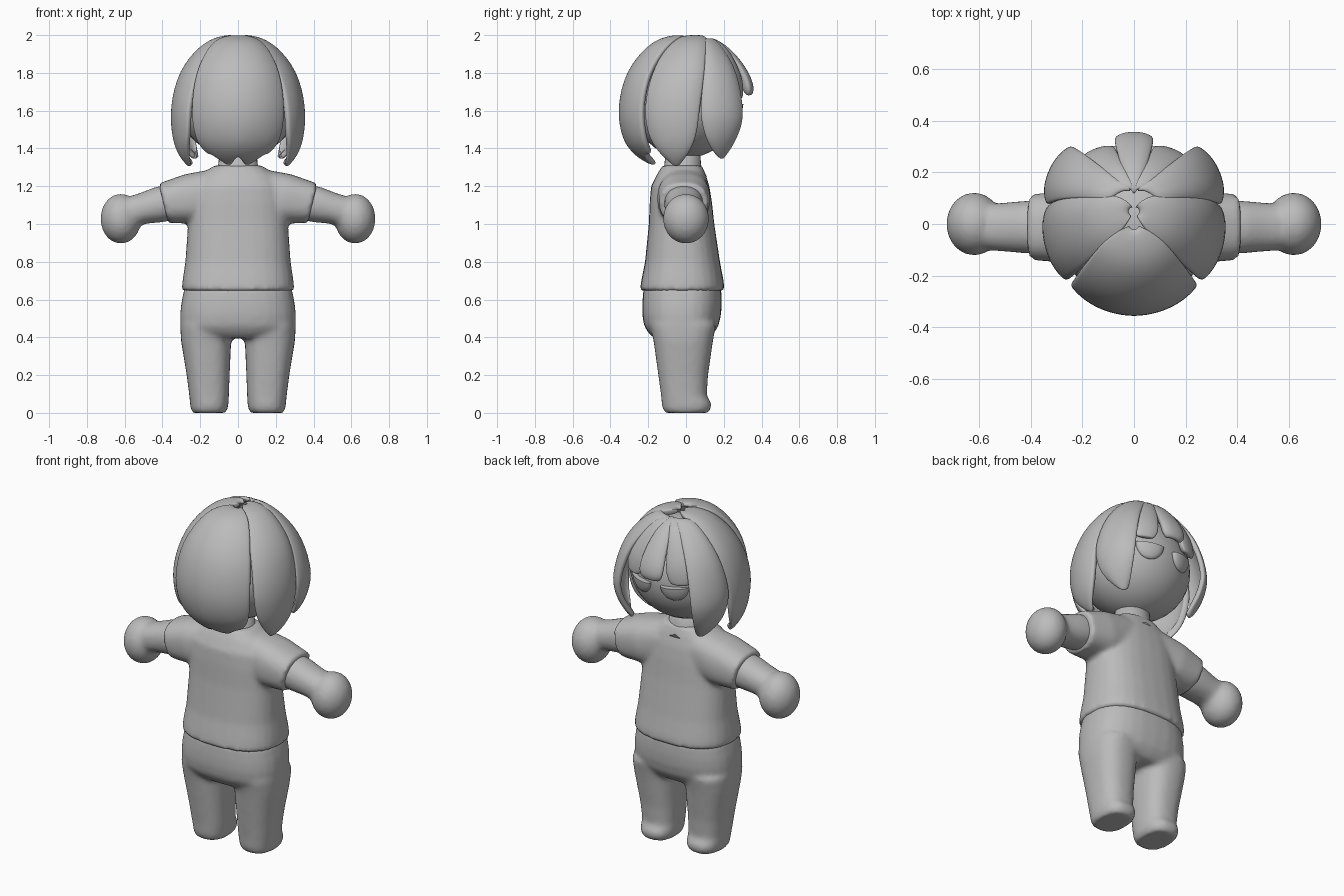
import bpy, bmesh, math
from mathutils import Vector, Matrix

if "Cube" in bpy.data.objects:
    bpy.data.objects.remove(bpy.data.objects["Cube"])

grey = bpy.data.materials.new("plain_grey")
grey.diffuse_color = (0.5, 0.5, 0.5, 1)
grey.use_nodes = True
grey.node_tree.nodes["Principled BSDF"].inputs["Base Color"].default_value = grey.diffuse_color


def finish(name, bm):
    me = bpy.data.meshes.new(name)
    bm.to_mesh(me)
    bm.free()
    me.materials.append(grey)
    for p in me.polygons:
        p.use_smooth = True
    ob = bpy.data.objects.new(name, me)
    bpy.context.collection.objects.link(ob)
    return ob


def loft(bm, secs, p=2.5, n=28):
    """Skin superellipse rings (centre, u, v) and cap both ends."""
    def pw(a):
        return math.copysign(abs(a) ** (2 / p), a)
    rings = []
    for c, u, v in secs:
        rings.append([bm.verts.new(Vector(c) + Vector(u) * pw(math.cos(2 * math.pi * i / n))
                                   + Vector(v) * pw(math.sin(2 * math.pi * i / n))) for i in range(n)])
    for a, b in zip(rings, rings[1:]):
        for i in range(n):
            bm.faces.new((a[i], a[(i + 1) % n], b[(i + 1) % n], b[i]))
    bm.faces.new(rings[0][::-1])
    bm.faces.new(rings[-1])


def upright(rows):
    """Rows (z, x0, x1, y0, y1) to loft sections."""
    return [(((a + b) / 2, (c + d) / 2, z), ((b - a) / 2, 0, 0), (0, (d - c) / 2, 0))
            for z, a, b, c, d in rows]


def sideways(rows, s, slope=-0.24):
    """Rows (x, z, half height, half depth) to arm sections on side s."""
    d = Vector((-slope, 0, 1)).normalized()
    return [((s * x, -0.012, z), (0, hy, 0), (s * d.x * h, 0, d.z * h)) for x, z, h, hy in rows]


def ball(bm, c, r):
    m = Matrix.Translation(c) @ Matrix.Diagonal((*r, 1))
    return bmesh.ops.create_uvsphere(bm, u_segments=32, v_segments=20, radius=1, matrix=m)["verts"]


def blend(name, bm, voxel=0.014, it=5):
    """Fuse overlapping solids into one soft skin."""
    bmesh.ops.recalc_face_normals(bm, faces=bm.faces)
    ob = finish(name, bm)
    r = ob.modifiers.new("fuse", 'REMESH')
    r.mode = 'VOXEL'
    r.voxel_size = voxel
    r.use_smooth_shade = True
    s = ob.modifiers.new("soften", 'SMOOTH')
    s.factor, s.iterations = 0.5, it


# shirt with short sleeves
bm = bmesh.new()
loft(bm, upright([(z, -x, x, a, b) for z, x, a, b in (
    (0.645, .299, -.245, .205), (0.70, .294, -.237, .199), (0.8, .279, -.217, .18),
    (1.0, .265, -.197, .15), (1.12, .257, -.192, .137), (1.2, .24, -.185, .124),
    (1.26, .20, -.155, .105), (1.31, .125, -.125, .085))]))
for s in (-1, 1):
    loft(bm, sideways([(.10, 1.165, .13, .13), (.25, 1.133, .134, .14), (.395, 1.11, .108, .128)], s))
blend("shirt", bm)

# trousers with two legs and rounded feet
bm = bmesh.new()
loft(bm, upright([(z, -x, x, a, b) for z, x, a, b in (
    (.395, .17, -.17, .12), (.425, .29, -.2, .15), (.46, .305, -.222, .172), (.52, .307, -.232, .186),
    (.58, .301, -.232, .19), (.67, .283, -.224, .186))]))
for s in (-1, 1):
    loft(bm, upright([(z, *sorted((s * x0, s * x1)), a, b) for z, x0, x1, a, b in (
        (0.0, .066, .24, -.112, .117), (.02, .054, .251, -.124, .132), (.05, .05, .254, -.129, .137),
        (.09, .048, .258, -.132, .11), (.2, .044, .272, -.147, .117),
        (.38, .036, .302, -.172, .143), (.47, .03, .307, -.19, .16))]))
blend("trousers", bm, it=8)

# bare arms ending in round hands
for s, side in ((-1, "left"), (1, "right")):
    bm = bmesh.new()
    loft(bm, sideways([(.28, 1.13, .095, .105), (.42, 1.102, .095, .102),
                       (.5, 1.083, .083, .095), (.6, 1.055, .082, .088)], s), 2.2)
    ball(bm, (s * .62, 0, 1.028), (.108, .122, .132))
    blend("arm_" + side, bm)

# head and neck
bm = bmesh.new()
ball(bm, (0, 0, 1.64), (.318, .285, .29))
finish("head", bm)
bm = bmesh.new()
loft(bm, upright([(1.25, -.15, .15, -.14, .11), (1.31, -.105, .105, -.115, .08),
                  (1.45, -.09, .09, -.10, .07)]), 2)
finish("neck", bm)

# half-moon eyes
for s, side in ((-1, "left"), (1, "right")):
    bm = bmesh.new()
    ball(bm, (0, 0, 0), (.08, .032, .085))
    bmesh.ops.bisect_plane(bm, geom=bm.verts[:] + bm.edges[:] + bm.faces[:],
                           plane_co=(0, 0, 0), plane_no=(0, 0, 1), clear_outer=True)
    bmesh.ops.holes_fill(bm, edges=[e for e in bm.edges if e.is_boundary])
    ob = finish("eye_" + side, bm)
    ob.location = (s * .108, .262, 1.64)
    ob.rotation_euler = (-.08, s * -.06, s * -.38)
    with bpy.context.temp_override(object=ob, active_object=ob, selected_objects=[ob],
                                   selected_editable_objects=[ob]):
        bpy.ops.object.shade_smooth_by_angle(angle=math.radians(40))


# hair: locks laid over an egg shape, rows (polar, azimuth 0, azimuth 1, flare 0, flare 1)
def hair_point(phi, az, flare, puff, shift):
    f, a = math.radians(phi), math.radians(az)
    r = math.sin(f) ** (.87 if phi < 90 else 1) * flare
    x = .361 * r * math.cos(a)
    y = (.315 if math.sin(a) > 0 else .364) * r * math.sin(a) + shift * max(0, math.cos(f))
    z = (.386 if phi < 90 else .36) * math.cos(f)
    return Vector((x * puff, y * puff, 1.62 + z * puff))


def lock(name, rows, s=1, edge=.05, hem=0, cols=13, thick=.035, shift=.05):
    bm = bmesh.new()
    grid = []
    for k, (phi, a0, a1, f0, f1) in enumerate(rows):
        line = []
        for i in range(cols):
            u = i / (cols - 1)
            w = abs(2 * u - 1)
            drop = hem * (k / (len(rows) - 1)) ** 5 * math.cos(math.pi * (w - .4) / .5)
            p = hair_point(phi + drop, a0 + (a1 - a0) * u, f0 + (f1 - f0) * u,
                           1 - edge * w ** 3 * min(1, phi / 40), shift)
            p.x *= s
            line.append(bm.verts.new(p))
        grid.append(line)
    for a, b in zip(grid, grid[1:]):
        for i in range(cols - 1):
            bm.faces.new((a[i], a[i + 1], b[i + 1], b[i]))
    bm.normal_update()
    mid = Vector((0, 0, 1.62))
    if sum(f.normal.dot(f.calc_center_median() - mid) for f in bm.faces) < 0:
        bmesh.ops.reverse_faces(bm, faces=bm.faces)
    ob = finish(name, bm)
    m = ob.modifiers.new("thickness", 'SOLIDIFY')
    m.thickness, m.offset = thick, -1
    m = ob.modifiers.new("round", 'SUBSURF')
    m.levels = m.render_levels = 2


lock("hair_back", [(2, -10, -170, 1, 1), (15, -25, -155, 1, 1), (30, -34, -146, 1, 1),
                   (60, -41, -139, 1, 1), (90, -43, -137, 1, 1), (110, -43, -137, 1.02, 1.02),
                   (125, -44, -136, 1.06, 1.06), (136, -47, -133, 1.05, 1.05),
                   (145, -51, -129, 1.05, 1.05)],
     hem=8, cols=21, edge=.035, shift=.0)

side_rows = [(2, 88, -70, 1, 1), (14, 55, -60, 1, 1), (30, 24, -50, 1, 1), (60, 18, -44, 1, 1),
             (90, 15, -41, 1, 1), (110, 13, -39, 1.05, 1.04), (125, 9, -34, 1.15, 1.14),
             (138, 2, -26, 1.29, 1.27), (147, -4, -19, 1.44, 1.42), (153, -8, -14, 1.6, 1.6)]
front_rows = [(14, 30, 88, 1, 1), (30, 20, 64, 1, 1.02), (60, 15, 57, 1.01, 1.14),
              (90, 13, 56, 1.02, 1.24), (105, 15, 55, 1.05, 1.28), (120, 20, 53, 1.14, 1.3),
              (132, 29, 51, 1.24, 1.34), (138, 36, 49, 1.34, 1.37), (141, 40, 47, 1.39, 1.39)]
fringe_rows = [(14, 72, 92, 1, 1), (35, 56, 82, .98, .98), (60, 50, 78, .99, .99),
               (72, 50, 78, 1.01, 1.01), (81, 53, 75, 1.01, 1.01), (84, 57, 71, 1, 1)]
for s, side in ((-1, "left"), (1, "right")):
    lock("hair_side_" + side, side_rows, s, edge=.035)
    lock("hair_front_" + side, front_rows, s, edge=.045, thick=.03)
    lock("fringe_" + side, fringe_rows, s, edge=.03, cols=9)

lock("fringe_middle", [(12, 78, 102, .98, .98), (35, 75, 105, 1, 1), (60, 76, 104, 1.1, 1.1),
                       (73, 77, 103, 1.14, 1.14), (79, 79, 101, 1.12, 1.12),
                       (82, 83, 97, 1.07, 1.07)], edge=.05, cols=9, thick=.05)
